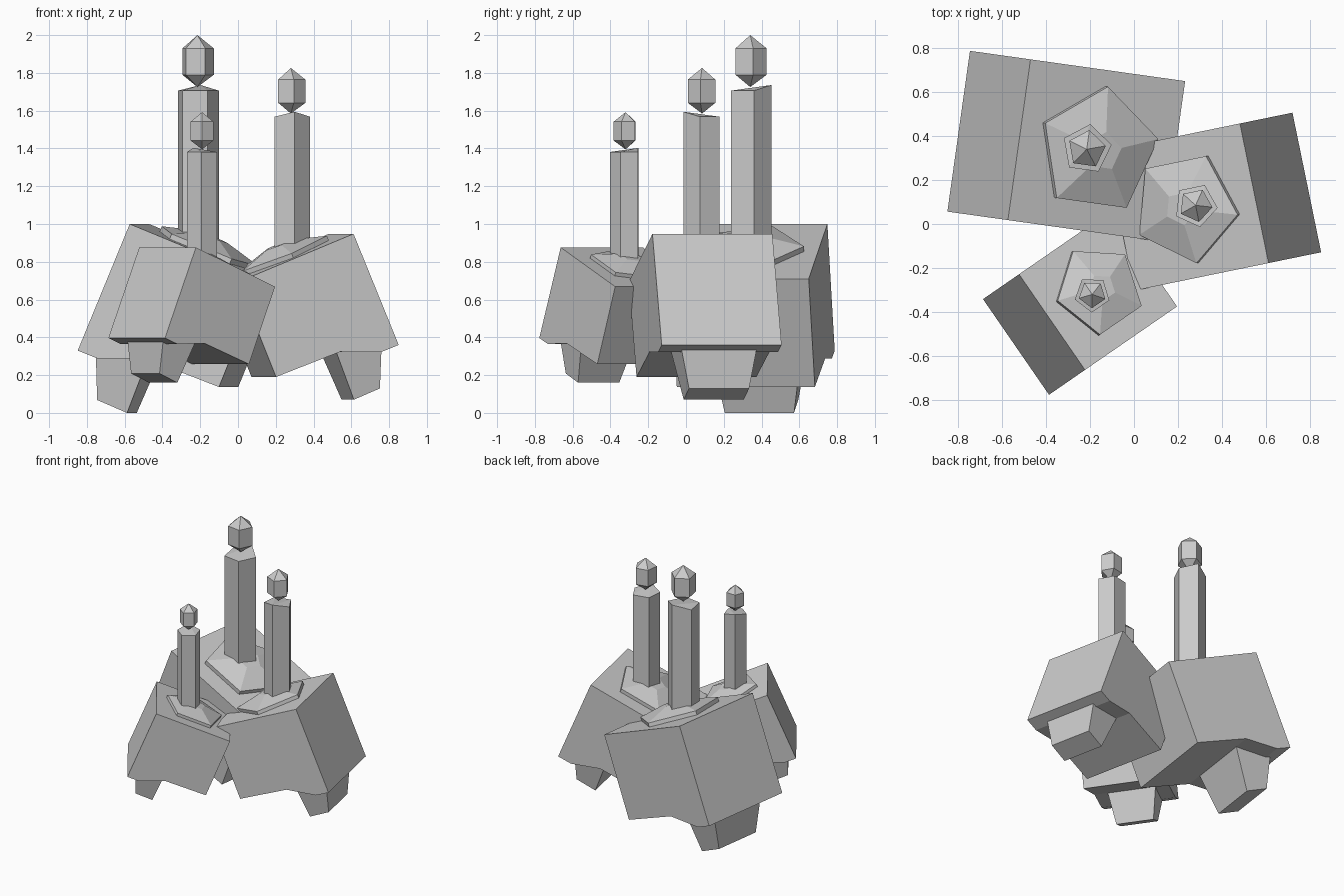
import bpy
from math import sin, cos, radians
from mathutils import Matrix, Vector

if "Cube" in bpy.data.objects:
    bpy.data.objects.remove(bpy.data.objects["Cube"])

TILT = radians(22.3)
PENT = [radians(-18 + 72 * k) for k in range(5)]


def make(name, verts, faces, mat):
    me = bpy.data.meshes.new(name)
    me.from_pydata([mat @ Vector(v) for v in verts], [], faces)
    me.update()
    ob = bpy.data.objects.new(name, me)
    bpy.context.collection.objects.link(ob)
    return ob


def extrude_profile(name, pts, mat):
    """Side profile of (x, half width, z), closed symmetrically across y."""
    n = len(pts)
    verts = [(x, -w, z) for x, w, z in pts] + [(x, w, z) for x, w, z in pts]
    faces = [tuple(range(n)), tuple(range(2 * n - 1, n - 1, -1))]
    faces += [((i + 1) % n, i, n + i, n + (i + 1) % n) for i in range(n)]
    return make(name, verts, faces, mat)


def pentagon_stack(name, rings, mat, raise_last=0.0):
    """Five-sided rings of (radius, z); a zero radius at an end is a point."""
    verts, rows = [], []
    for r, z in rings:
        start = len(verts)
        if r == 0:
            verts.append((0, 0, z))
            rows.append([start] * 5)
        else:
            verts += [(r * cos(a), r * sin(a), z) for a in PENT]
            rows.append(list(range(start, start + 5)))
    if raise_last:
        x, y, z = verts[-1]
        verts[-1] = (x, y, z + raise_last)
    faces = []
    for lo, hi in zip(rows, rows[1:]):
        for i in range(5):
            j = (i + 1) % 5
            faces.append(tuple(dict.fromkeys((lo[i], lo[j], hi[j], hi[i]))))
    if rings[0][0]:
        faces.append(tuple(reversed(rows[0])))
    if rings[-1][0]:
        # fan towards the raised corner
        t = rows[-1]
        faces += [(t[4], t[i], t[i + 1]) for i in range(3)]
    return make(name, verts, faces, mat)


def skull_candle(label, x, y, z, scale, heading):
    m = (Matrix.Translation((x, y, z)) @ Matrix.Rotation(radians(heading), 4, 'Z')
         @ Matrix.Scale(scale, 4))
    # tilted block with a stepped underside
    h = 0.369
    extrude_profile(label + "_cranium", [
        (0.31, h, 1.0), (-0.40, h, 0.71), (-0.167, h, 0.137),
        (0.228, h, 0.289), (0.48, h, 0.287), (0.588, h, 0.33)], m)
    # tapered jaw below the outer edge
    extrude_profile(label + "_jaw", [
        (0.18, 0.26, 0.41), (0.35, 0.185, 0.0),
        (0.51, 0.185, 0.068), (0.51, 0.25, 0.40)], m)
    # melted wax lying on the sloping top
    wax = m @ Matrix.Translation((-0.045, 0, 0.854)) @ Matrix.Rotation(-TILT, 4, 'Y')
    pentagon_stack(label + "_wax", [(0.295, -0.01), (0.295, 0.03), (0.09, 0.085)], wax)
    # upright candle and flame
    pentagon_stack(label + "_candle", [(0.115, 0.79), (0.115, 1.706)], m, 0.03)
    pentagon_stack(label + "_flame", [(0, 1.725), (0.088, 1.79), (0.088, 1.93), (0, 2.0)], m)


skull_candle("large", -0.215, 0.34, 0.0, 1.0, 172)
skull_candle("medium", 0.28, 0.085, 0.07, 0.878, 11.6)
skull_candle("small", -0.19, -0.32, 0.16, 0.716, 214.6)
